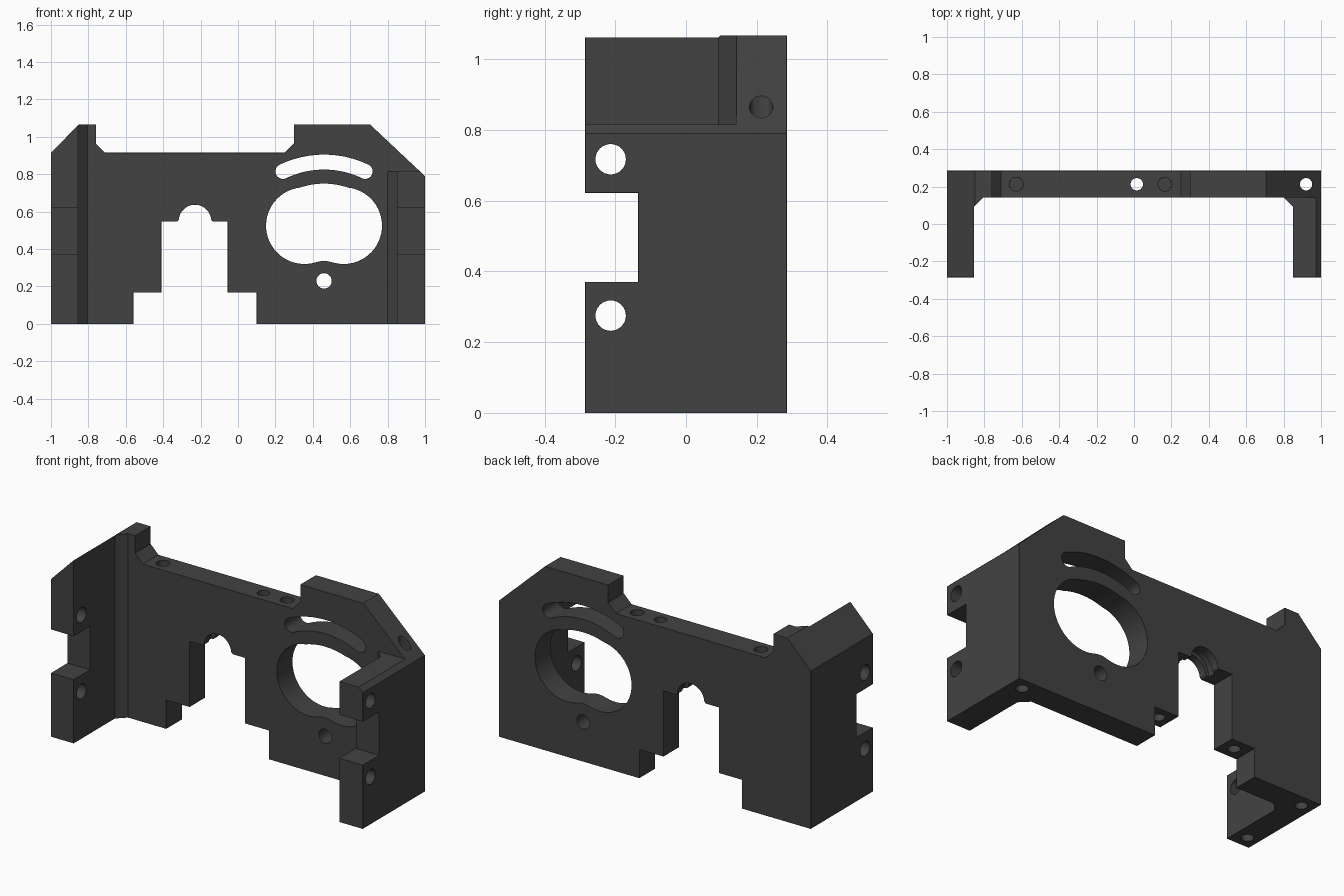
import bpy, bmesh, math
from mathutils import Vector, Matrix

if "Cube" in bpy.data.objects:
    bpy.data.objects.remove(bpy.data.objects["Cube"])

grey = bpy.data.materials.new("dark grey")
grey.diffuse_color = (0.055, 0.055, 0.055, 1)
grey.use_nodes = True
grey.node_tree.nodes["Principled BSDF"].inputs["Base Color"].default_value = grey.diffuse_color


def prism(name, pts, axis, lo, hi):
    """Extrude a 2D outline: axis 'z' takes (x, y) points, axis 'y' takes (x, z)."""
    bm = bmesh.new()
    place = (lambda a, b, h: (a, b, h)) if axis == 'z' else (lambda a, b, h: (a, h, b))
    face = bm.faces.new([bm.verts.new(place(a, b, lo)) for a, b in pts])
    new = bmesh.ops.extrude_face_region(bm, geom=[face])["geom"]
    shift = Vector(place(0, 0, hi - lo))
    bmesh.ops.translate(bm, verts=[v for v in new if isinstance(v, bmesh.types.BMVert)], vec=shift)
    bmesh.ops.recalc_face_normals(bm, faces=bm.faces)
    return finish(name, bm)


def finish(name, bm):
    me = bpy.data.meshes.new(name)
    bm.to_mesh(me)
    bm.free()
    me.materials.append(grey)
    ob = bpy.data.objects.new(name, me)
    bpy.context.collection.objects.link(ob)
    return ob


def box(x0, x1, y0, y1, z0, z1):
    return prism("box_cutter", [(x0, y0), (x1, y0), (x1, y1), (x0, y1)], 'z', z0, z1)


def rod(center, r, length, axis):
    bm = bmesh.new()
    bmesh.ops.create_cone(bm, cap_ends=True, segments=32, radius1=r, radius2=r, depth=length)
    rot = {'x': Matrix.Rotation(math.pi / 2, 4, 'Y'), 'y': Matrix.Rotation(math.pi / 2, 4, 'X'),
           'z': Matrix.Identity(4)}[axis]
    bmesh.ops.transform(bm, matrix=Matrix.Translation(center) @ rot, verts=bm.verts)
    return finish("hole_cutter", bm)


def arc(cx, cz, r, a0, a1, n):
    return [(cx + r * math.cos(math.radians(a0 + (a1 - a0) * i / n)),
             cz + r * math.sin(math.radians(a0 + (a1 - a0) * i / n))) for i in range(n + 1)]


def apply(ob, mod):
    bpy.context.view_layer.objects.active = ob
    bpy.ops.object.modifier_apply(modifier=mod.name)


def boolean(ob, cutter, op='DIFFERENCE'):
    mod = ob.modifiers.new("cut", 'BOOLEAN')
    mod.operation, mod.solver, mod.object = op, 'EXACT', cutter
    apply(ob, mod)
    bpy.data.objects.remove(cutter)


# U-shaped bracket plan: back plate, two side walls, gussets in the inner corners
bracket = prism("mounting_bracket", [
    (-1, -0.285), (-0.855, -0.285), (-0.855, 0.092), (-0.805, 0.142), (0.80, 0.142),
    (0.85, 0.092), (0.85, -0.285), (1, -0.285), (1, 0.285), (-1, 0.285)], 'z', -0.1, 1.3)

# Front outline with stepped bottom slot, round arch and raised ears
outline = [(-1, 0), (-0.56, 0), (-0.56, 0.167), (-0.41, 0.167), (-0.41, 0.547), (-0.325, 0.547)]
outline += arc(-0.23, 0.55, 0.087, 175, 5, 20)
outline += [(-0.135, 0.547), (-0.055, 0.547), (-0.055, 0.167), (0.10, 0.167), (0.10, 0), (1, 0),
            (1, 0.79), (0.705, 1.067), (0.30, 1.067), (0.30, 0.965), (0.25, 0.915),
            (-0.71, 0.915), (-0.76, 0.965), (-0.76, 1.067), (-0.85, 1.067), (-1, 0.915)]
outline = [(x * 1.05 if abs(x) == 1 and z == 0 else x, z) for x, z in outline]
outline = [(max(-1, min(1, x)), z) for x, z in outline]
boolean(bracket, prism("outline", outline, 'y', -0.5, 0.5), 'INTERSECT')

# Lowered right wall and the notches in both wall fronts
boolean(bracket, box(0.75, 1.2, -0.5, 0.142, 0.815, 1.4))
for x in (-1, 1):
    boolean(bracket, box(x - 0.19, x + 0.19, -0.5, -0.135, 0.37, 0.622))

# Groove inside the arch
boolean(bracket, rod((-0.23, 0.2125, 0.55), 0.108, 0.05, 'y'))

# Large two-lobed opening
lobe = arc(0.355, 0.525, 0.205, 97, 285, 30)
opening = lobe + [(0.435, 0.334), (0.46, 0.337), (0.485, 0.334)]
opening += [(0.92 - x, z) for x, z in reversed(lobe)]
opening += arc(0.46, 0.356, 0.394, 71, 109, 12)[1:-1]
boolean(bracket, prism("opening", opening, 'y', 0.05, 0.5))

# Curved adjustment slot above the opening
half = math.degrees(math.asin(0.22 / 0.509))
a0, a1 = 90 - half, 90 + half
mid = arc(0.46, 0.356, 0.509, a0, a1, 1)
slot = arc(0.46, 0.356, 0.549, a0, a1, 20)
slot += arc(*mid[1], 0.04, a1, a1 + 180, 12)[1:-1]
slot += arc(0.46, 0.356, 0.469, a1, a0, 20)
slot += arc(*mid[0], 0.04, a0 - 180, a0, 12)[1:-1]
boolean(bracket, prism("slot", slot, 'y', 0.05, 0.5))

# Round holes: plate hole, wall holes, vertical through and blind holes
boolean(bracket, rod((0.46, 0.2, 0.23), 0.041, 0.5, 'y'))
for x in (-0.95, 0.95):
    for z in (0.275, 0.717):
        boolean(bracket, rod((x, -0.213, z), 0.043, 0.3, 'x'))
for x, y, z, r, depth in [(0.92, 0.2125, 0.45, 0.033, 1.2), (0.015, 0.2125, 0.55, 0.033, 1.0),
                          (-0.63, 0.2125, 0.915, 0.037, 0.3), (0.165, 0.2125, 0.915, 0.037, 0.16),
                          (-0.484, 0.2125, 0.167, 0.033, 0.3), (-0.93, 0.2125, 0, 0.033, 0.3),
                          (-0.93, -0.213, 0, 0.033, 0.3)]:
    boolean(bracket, rod((x, y, z), r, depth, 'z'))

# Fine edge chamfer
weld = bracket.modifiers.new("weld", 'WELD')
weld.merge_threshold = 0.0005
apply(bracket, weld)
bevel = bracket.modifiers.new("chamfer", 'BEVEL')
bevel.width, bevel.segments, bevel.limit_method = 0.007, 1, 'ANGLE'
bevel.angle_limit = math.radians(50)
apply(bracket, bevel)

bpy.context.view_layer.objects.active = bracket
bracket.select_set(True)
bpy.ops.object.shade_smooth_by_angle(angle=math.radians(25))
